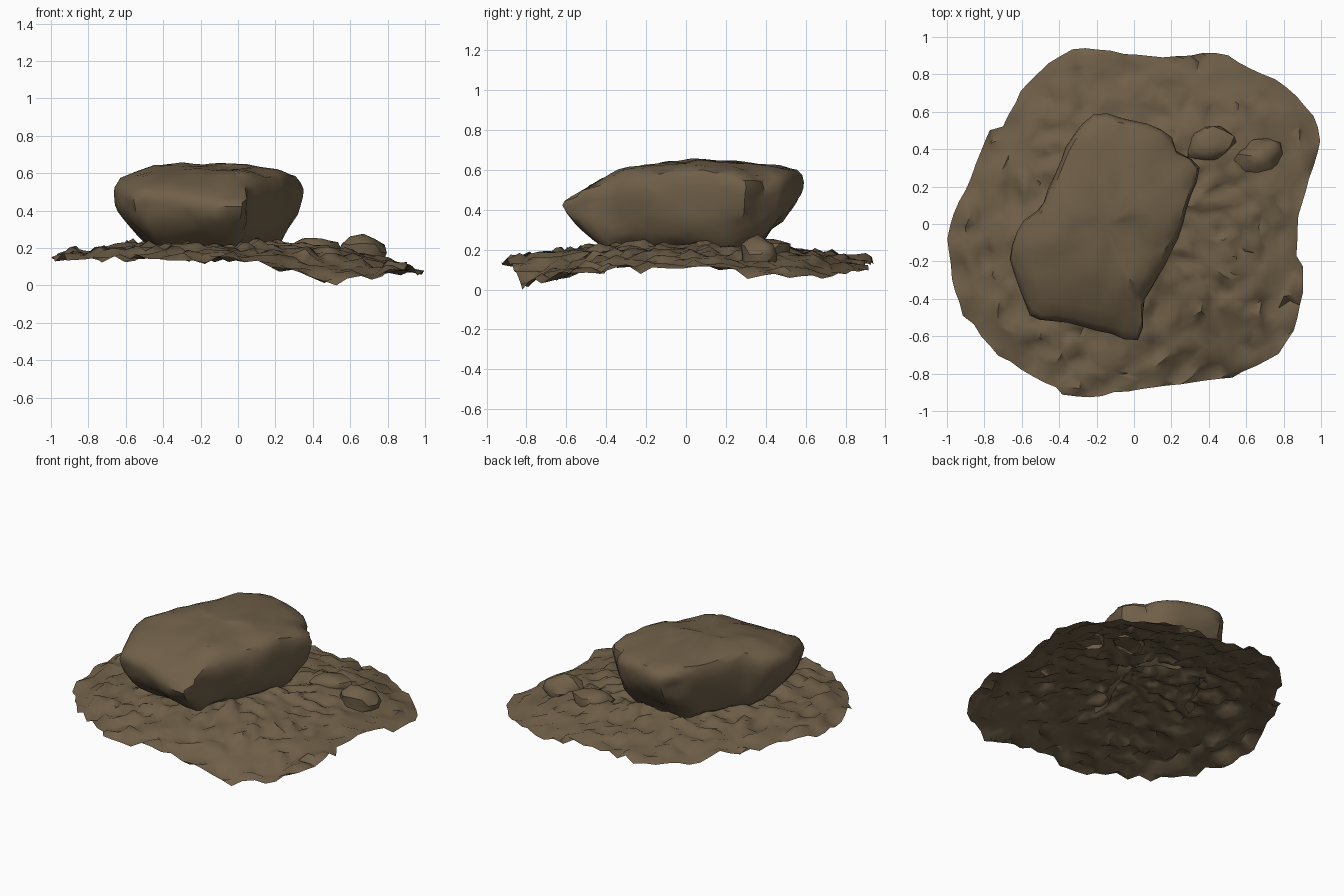
import bpy, bmesh, math
from mathutils import Vector, noise

if "Cube" in bpy.data.objects:
    bpy.data.objects.remove(bpy.data.objects["Cube"])

brown = bpy.data.materials.new("earth brown")
brown.diffuse_color = (0.16, 0.115, 0.065, 1)
brown.use_nodes = True
brown.node_tree.nodes["Principled BSDF"].inputs["Base Color"].default_value = brown.diffuse_color


def resample(pts, n):
    """Evenly spaced points along a closed outline."""
    pts = [Vector(p) for p in pts]
    pairs = list(zip(pts, pts[1:] + pts[:1]))
    total = sum((b - a).length for a, b in pairs)
    out = []
    for i in range(n):
        d = total * i / n
        for a, b in pairs:
            seg = (b - a).length
            if d <= seg:
                out.append(a.lerp(b, d / seg))
                break
            d -= seg
    return out


def lerp_table(table, v):
    """Piecewise linear profile lookup."""
    if v <= table[0][0]:
        return table[0][1]
    for (a, fa), (b, fb) in zip(table, table[1:]):
        if v <= b:
            return fa + (fb - fa) * (v - a) / (b - a)
    return table[-1][1]


def rings_object(name, rings, centre, angle):
    """Skin a stack of point rings and close the end with a fan."""
    bm = bmesh.new()
    loops = [[bm.verts.new(p) for p in r] for r in rings]
    n = len(loops[0])
    for lo, hi in zip(loops, loops[1:]):
        for i in range(n):
            j = (i + 1) % n
            bm.faces.new((lo[i], lo[j], hi[j], hi[i]))
    tip = bm.verts.new(centre)
    for i in range(n):
        bm.faces.new((loops[-1][i], loops[-1][(i + 1) % n], tip))
    bmesh.ops.triangulate(bm, faces=bm.faces[:], quad_method='SHORT_EDGE')
    return finish(name, bm, angle)


def finish(name, bm, angle):
    me = bpy.data.meshes.new(name)
    bm.to_mesh(me)
    bm.free()
    ob = bpy.data.objects.new(name, me)
    bpy.context.collection.objects.link(ob)
    me.materials.append(brown)
    bpy.ops.object.select_all(action='DESELECT')
    ob.select_set(True)
    bpy.context.view_layer.objects.active = ob
    bpy.ops.object.shade_smooth_by_angle(angle=math.radians(angle))
    return ob


# Ground: ragged low mound, an open sheet
ground_outline = [
    (-1, -.08), (-.98, -.18), (-.97, -.3), (-.92, -.48), (-.83, -.58), (-.72, -.7),
    (-.6, -.78), (-.42, -.87), (-.42, -.91), (-.22, -.93), (-.05, -.89), (.2, -.86),
    (.5, -.83), (.77, -.7), (.84, -.6), (.9, -.4), (.91, -.25), (.86, -.15),
    (.88, .05), (.95, .28), (1, .42), (.98, .55), (.9, .66), (.77, .76), (.6, .84),
    (.47, .92), (.2, .89), (-.05, .91), (-.22, .94), (-.35, .93), (-.48, .84),
    (-.6, .72), (-.7, .52), (-.78, .5), (-.87, .25), (-.97, .05)]


def ground_z(x, y):
    h = .23 - .035 * x - .11 * (x * x + y * y)
    h -= .085 * math.exp(-((x - .5) ** 2 + (y + .85) ** 2) / .1)
    h += .03 * math.exp(-((x - .5) ** 2 + (y - .45) ** 2) / .05)
    h += .02 * noise.noise(Vector((x * 6, y * 6, 3)))
    h += .05 * noise.noise(Vector((x * 13, y * 13, 8)))
    return max(0, h)


rim = resample(ground_outline, 90)
rings = []
for k in range(20):
    s = 1 - k / 20
    ring = []
    for p in rim:
        q = p * s
        # sideways jitter hides the ring pattern and makes steep little pits
        j = noise.noise_vector(Vector((q.x * 14, q.y * 14, 5))) * (.045 * s if k else .012)
        z = ground_z(q.x, q.y)
        ring.append((q.x + j.x, q.y + j.y, z))
    rings.append(ring)
rings_object("ground", rings, (0, 0, ground_z(0, 0)), 60)

# Boulder: flat-topped slab, undercut all round, sloping down at the front
boulder_outline = [
    (-.67, -.2), (-.62, -.35), (-.56, -.51), (-.3, -.54), (-.13, -.59), (.0, -.63), (.05, -.6),
    (.05, -.42), (.18, -.18), (.26, 0), (.33, .2), (.35, .33), (.24, .4), (.2, .49),
    (-.1, .58), (-.22, .59), (-.33, .47), (-.4, .3), (-.48, .1), (-.6, 0)]
top_profile = [(-.63, .45), (-.5, .52), (-.3, .605), (.05, .65), (.3, .64), (.58, .6)]
base_profile = [(-.63, .34), (-.5, .27), (-.38, .2), (.36, .2), (.42, .28), (.6, .39)]


def boulder_point(p, s, t):
    c = Vector((-.15, 0))
    q = c + (p - c) * s
    x, y = q
    zt = lerp_table(top_profile, y) - .12 * max(0, x) - .4 * max(0, -.5 - x)
    zb = lerp_table(base_profile, y) + .6 * max(0, -.45 - x) + .8 * max(0, x - .2)
    v = Vector((x, y, zb + t * (zt - zb)))
    return v + noise.noise_vector(v * 5) * .018 + noise.noise_vector(v * 11) * .012


levels = [(.66, 0), (.75, .05), (.84, .11), (.91, .2), (.95, .32), (.975, .45),
          (.99, .6), (1, .73), (.985, .87), (.94, .95), (.8, .985), (.6, 1), (.4, 1), (.2, 1)]
edge = resample(boulder_outline, 46)
rings_object("boulder", [[boulder_point(p, s, t) for p in edge] for s, t in levels],
             boulder_point(Vector((-.15, 0)), 1, 1), 35)


# Small stones half sunk into the ground at the back right
def stone(name, loc, size, turn):
    bm = bmesh.new()
    bmesh.ops.create_icosphere(bm, subdivisions=2, radius=1)
    # keep the upper part only, the rest is buried
    bmesh.ops.bisect_plane(bm, geom=bm.verts[:] + bm.edges[:] + bm.faces[:], dist=1e-4,
                           plane_co=(0, 0, -.4), plane_no=(0, 0, 1), clear_inner=True)
    ca, sa = math.cos(turn), math.sin(turn)
    for v in bm.verts:
        d = v.co * (1 + .25 * noise.noise(v.co * 1.7 + Vector(loc) * 9))
        x, y, z = d.x * size[0], d.y * size[1], d.z * size[2]
        v.co = Vector((x * ca - y * sa, x * sa + y * ca, z)) + Vector(loc)
    finish(name, bm, 40)


stone("stone_left", (.41, .43, .2), (.13, .09, .06), .3)
stone("stone_right", (.67, .36, .175), (.13, .09, .09), .35)
